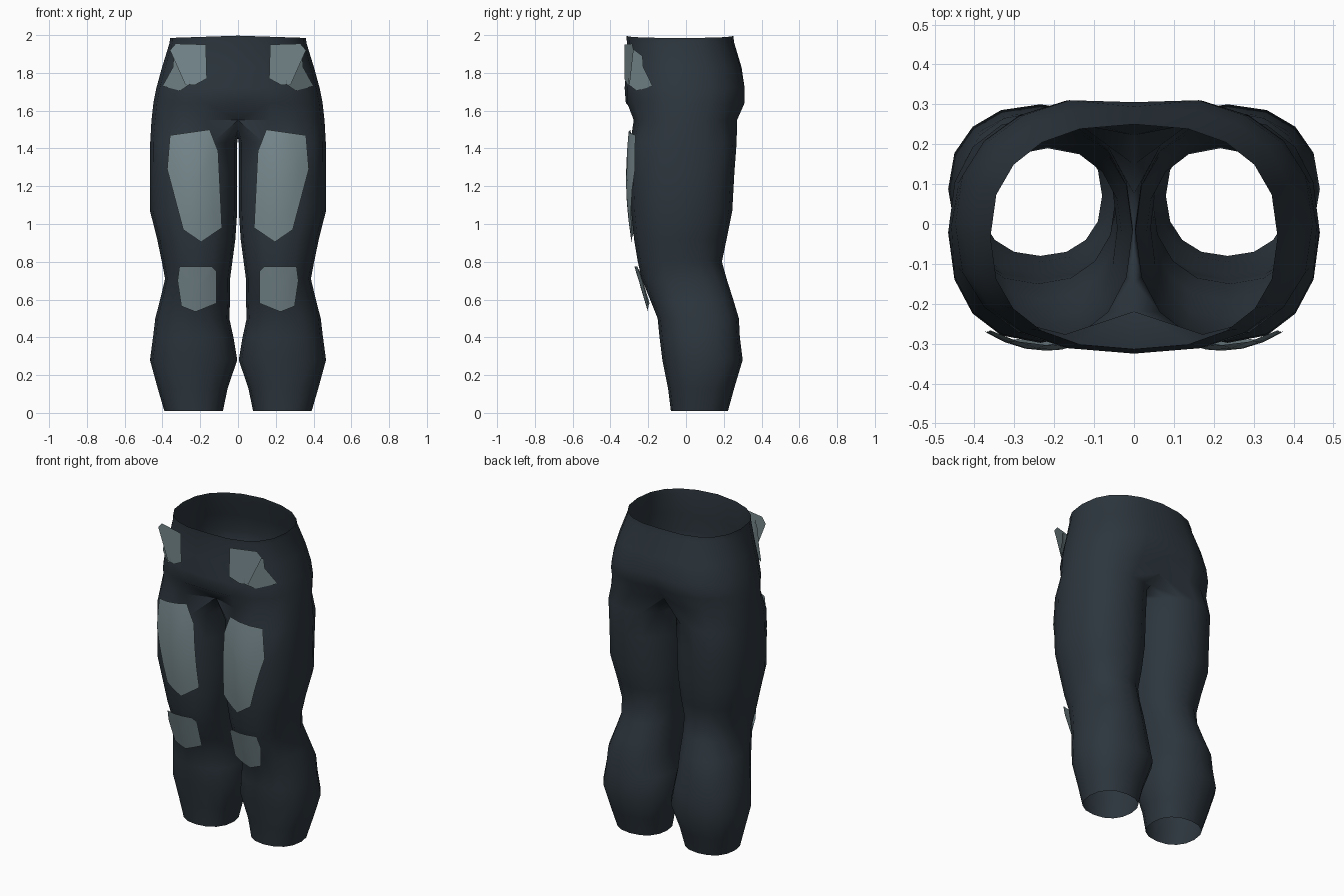
import bpy, bmesh, math

if "Cube" in bpy.data.objects:
    bpy.data.objects.remove(bpy.data.objects["Cube"])


def material(name, color):
    m = bpy.data.materials.new(name)
    m.diffuse_color = (*color, 1)
    m.use_nodes = True
    m.node_tree.nodes["Principled BSDF"].inputs["Base Color"].default_value = m.diffuse_color
    return m


cloth = material("dark slate cloth", (0.026, 0.037, 0.048))
armour = material("grey armour", (0.19, 0.255, 0.275))


def power(v, n):
    return math.copysign(abs(v) ** (2 / n), v)


def finish(bm, name, mat):
    mesh = bpy.data.meshes.new(name)
    bm.to_mesh(mesh)
    bm.free()
    mesh.materials.append(mat)
    ob = bpy.data.objects.new(name, mesh)
    bpy.context.collection.objects.link(ob)
    mod = ob.modifiers.new("mirror", "MIRROR")
    mod.merge_threshold = 0.002
    bpy.context.view_layer.objects.active = ob
    ob.select_set(True)
    bpy.ops.object.shade_smooth_by_angle(angle=math.radians(40))
    ob.select_set(False)
    return ob


# Trousers: half pelvis arcs, then full leg rings, mirrored across x
OUTER, INNER = 11, 5
# z, half width, front y, back y, centre cleft at front, at back
pelvis = [(1.985, .36, -.315, .25, 0, 0), (1.96, .362, -.313, .255, 0, 0),
          (1.83, .402, -.315, .30, 0, .02), (1.72, .432, -.325, .325, 0, .06),
          (1.64, .448, -.325, .325, .02, .10), (1.55, .458, -.292, .285, .25, .22)]
# z, inner x, outer x, front y, back y
legs = [(1.43, .004, .465, -.295, .268), (1.27, .004, .466, -.298, .256),
        (1.07, .004, .466, -.29, .245), (.92, .014, .428, -.275, .215),
        (.80, .03, .403, -.255, .19), (.71, .042, .386, -.235, .215),
        (.60, .042, .412, -.19, .25), (.50, .046, .438, -.15, .28),
        (.40, .024, .45, -.14, .285), (.28, .004, .466, -.125, .30),
        (.13, .055, .425, -.095, .255), (.01, .08, .39, -.08, .222)]

bm = bmesh.new()
rings = []
for z, w, f, b, cf, cb in pelvis:
    ring = []
    for i in range(OUTER):
        t = -math.pi / 2 + math.pi * i / (OUTER - 1)
        x = w * power(math.cos(t), 2.4) if 0 < i < OUTER - 1 else 0
        y = (f + b) / 2 + (b - f) / 2 * power(math.sin(t), 2.4)
        y *= 1 - (cf if y < 0 else cb) * math.exp(-(x / .1) ** 2)
        lift = .012 * (1 - x / w) if z > 1.97 else 0
        ring.append(bm.verts.new((x, y, z + lift)))
    rings.append(ring)

# Crotch seam closes the last pelvis arc into a full ring
front, back = rings[-1][0].co.y, rings[-1][-1].co.y
for i in range(1, INNER + 1):
    s = i / (INNER + 1)
    rings[-1].append(bm.verts.new((0, back + (front - back) * s,
                                   1.55 - .09 * math.sin(math.pi * s))))

for z, xi, xo, f, b in legs:
    ring = []
    for i in range(OUTER + INNER):
        t = math.radians(-112.5 + 22.5 * i)
        x = (xi + xo) / 2 + (xo - xi) / 2 * power(math.cos(t), 2.25)
        y = (f + b) / 2 + (b - f) / 2 * power(math.sin(t), 2.25)
        ring.append(bm.verts.new((x, y, z)))
    rings.append(ring)

for k, (upper, lower) in enumerate(zip(rings, rings[1:])):
    closed = k >= len(pelvis) - 1
    n = len(lower) if closed else OUTER - 1
    for i in range(n):
        j = (i + 1) % len(lower)
        bm.faces.new((lower[i], lower[j], upper[j], upper[i]))
finish(bm, "trousers", cloth)


# Armour plates: front outlines bent by a depth rule
def plate(name, outline, depth):
    bm = bmesh.new()
    face = bm.faces.new([bm.verts.new((x, 0, z)) for x, z in outline])
    bmesh.ops.poke(bm, faces=[face])
    bmesh.ops.subdivide_edges(bm, edges=bm.edges[:], cuts=2, use_grid_fill=True)
    for v in bm.verts:
        v.co.y = depth(v.co.x, v.co.z)
    bmesh.ops.recalc_face_normals(bm, faces=bm.faces[:])
    if sum(f.normal.y for f in bm.faces) > 0:
        bmesh.ops.reverse_faces(bm, faces=bm.faces[:])
    finish(bm, name, armour)


plate("thigh_plates",
      [(.15, 1.50), (.105, 1.385), (.085, .98), (.195, .905), (.29, .97), (.375, 1.29), (.36, 1.47)],
      lambda x, z: -.318 + 2 * (x - .22) ** 2 + .25 * (z - 1.25) ** 2)
plate("knee_plates",
      [(.115, .75), (.14, .775), (.31, .775), (.32, .70), (.30, .565), (.225, .535), (.115, .58)],
      lambda x, z: -.272 + .3 * (.77 - z) + 2 * (x - .22) ** 2)
plate("front_hip_plates",
      [(.17, 1.95), (.165, 1.77), (.23, 1.735), (.28, 1.74), (.36, 1.92), (.33, 1.955)],
      lambda x, z: -.325 + .25 * (x - .17))
plate("side_hip_plates",
      [(.28, 1.93), (.255, 1.74), (.305, 1.705), (.40, 1.73), (.345, 1.83), (.34, 1.89)],
      lambda x, z: -.325 + .9 * (x - .235))
